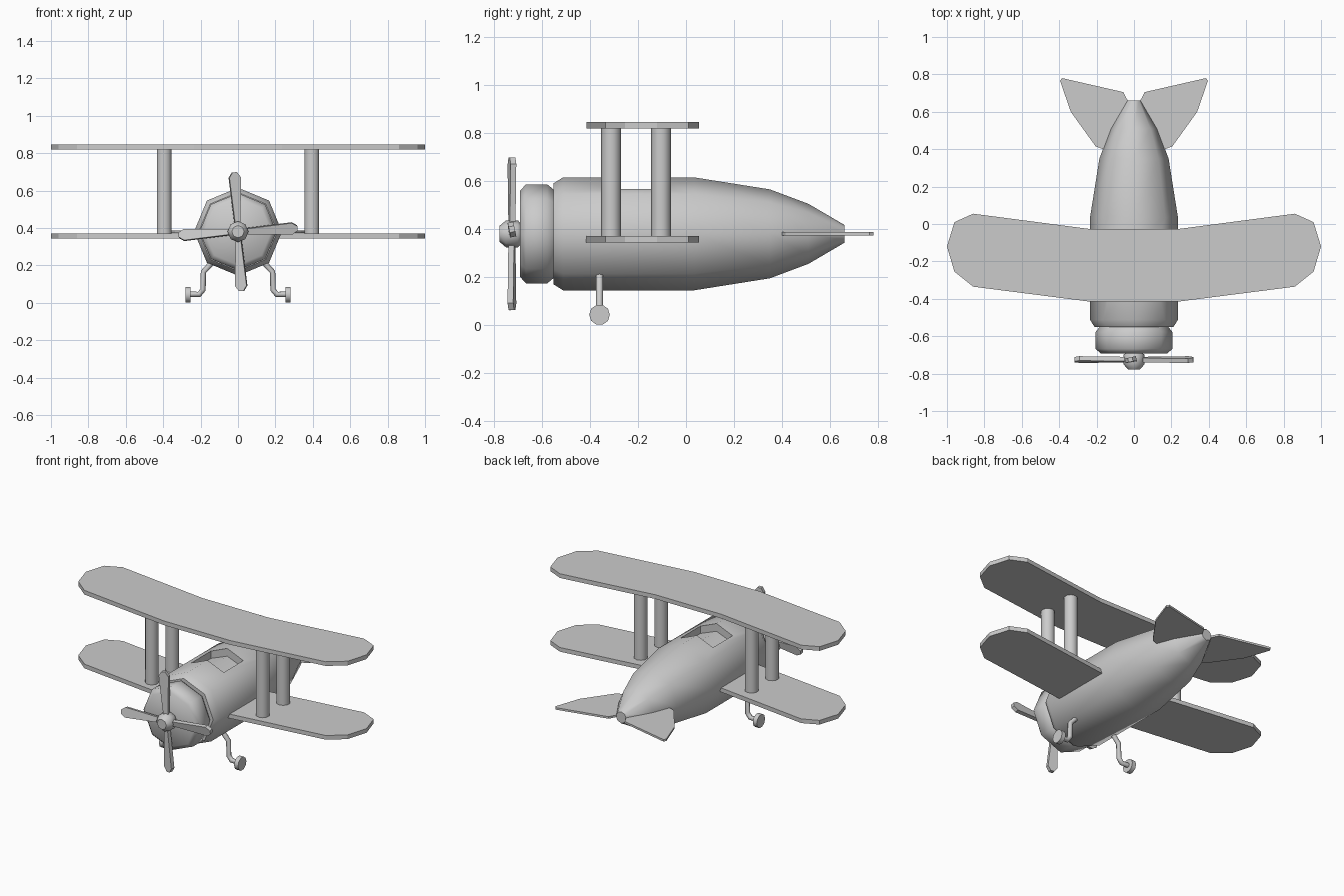
import bpy, bmesh
from math import pi, sin, cos, radians
from mathutils import Matrix, Vector

if "Cube" in bpy.data.objects:
    bpy.data.objects.remove(bpy.data.objects["Cube"])

AXIS_Z = 0.38  # height of the fuselage centre line


def finish(name, bm, smooth=None):
    bmesh.ops.recalc_face_normals(bm, faces=bm.faces)
    mesh = bpy.data.meshes.new(name)
    bm.to_mesh(mesh)
    bm.free()
    ob = bpy.data.objects.new(name, mesh)
    bpy.context.collection.objects.link(ob)
    if smooth:
        shade(ob, smooth)
    return ob


def select(ob):
    bpy.ops.object.select_all(action='DESELECT')
    ob.select_set(True)
    bpy.context.view_layer.objects.active = ob


def shade(ob, angle):
    select(ob)
    bpy.ops.object.shade_smooth_by_angle(angle=radians(angle))


def lathe(name, profile, n=8, smooth=50):
    """Rings of (y, radius) around the fuselage axis, capped at both ends."""
    bm = bmesh.new()
    rings = [[bm.verts.new((r * sin(2 * pi * i / n), y, AXIS_Z + r * cos(2 * pi * i / n)))
              for i in range(n)] for y, r in profile]
    for a, b in zip(rings, rings[1:]):
        for i in range(n):
            j = (i + 1) % n
            bm.faces.new((a[i], a[j], b[j], b[i]))
    bm.faces.new(rings[0])
    bm.faces.new(rings[-1])
    return finish(name, bm, smooth)


def prism(name, points, offset, matrix=Matrix()):
    """Extrude a polygon of 3D points by an offset vector."""
    bm = bmesh.new()
    face = bm.faces.new([bm.verts.new(p) for p in points])
    res = bmesh.ops.extrude_face_region(bm, geom=[face], use_keep_orig=True)
    verts = [v for v in res['geom'] if isinstance(v, bmesh.types.BMVert)]
    bmesh.ops.translate(bm, verts=verts, vec=offset)
    bmesh.ops.transform(bm, matrix=matrix, verts=bm.verts)
    return finish(name, bm)


def cylinder(name, centre, r, depth, n, rot=Matrix(), smooth=50):
    bm = bmesh.new()
    bmesh.ops.create_cone(bm, cap_ends=True, segments=n, radius1=r, radius2=r, depth=depth,
                          matrix=Matrix.Translation(centre) @ rot)
    return finish(name, bm, smooth)


# Fuselage with a shallow cockpit opening
body = lathe("fuselage", [(-0.552, 0.21), (-0.512, 0.235), (0.035, 0.235),
                          (0.35, 0.185), (0.51, 0.125), (0.66, 0.037)])
section = [(-0.115, 0.52), (0, 0.565), (0.115, 0.52), (0.115, 0.7), (-0.115, 0.7)]
cutter = prism("cockpit_cutter", [(x, -0.31, z) for x, z in section], (0, 0.2, 0))
cutter.hide_render = True
mod = body.modifiers.new("cockpit", 'BOOLEAN')
mod.object = cutter
mod.solver = 'EXACT'
select(body)
bpy.ops.object.modifier_apply(modifier=mod.name)
bpy.data.objects.remove(cutter)
shade(body, 48)

# Engine cowl and propeller hub
lathe("engine_cowl", [(-0.692, 0.178), (-0.667, 0.206), (-0.578, 0.206), (-0.552, 0.185)], smooth=48)
lathe("propeller_hub", [(-0.777, 0.033), (-0.75, 0.056), (-0.70, 0.056), (-0.685, 0.04)], smooth=48)

# Four pitched propeller blades
blade = [(-0.014, 0.03), (-0.031, 0.29), (-0.012, 0.318), (0.012, 0.318), (0.031, 0.29), (0.014, 0.03)]
for k in range(4):
    m = (Matrix.Translation((0, -0.725, AXIS_Z)) @ Matrix.Rotation(radians(90 * k - 3.5), 4, 'Y')
         @ Matrix.Rotation(radians(12), 4, 'Z'))
    prism(f"propeller_blade_{k + 1}", [(x, -0.012, z) for x, z in blade], (0, 0.024, 0), m)

# Upper wing in one piece, lower wing as two halves
tip = [(0.235, -0.415), (0.86, -0.335), (0.96, -0.255), (1.0, -0.12),
       (0.96, 0.01), (0.86, 0.055), (0.235, -0.027)]
outline = tip + [(-x, y) for x, y in reversed(tip)]
prism("upper_wing", [(x, y, 0.818) for x, y in outline], (0, 0, 0.027))
half = [(0.19, -0.42)] + tip[1:-1] + [(0.19, -0.033)]

# Tail plane outline
tail = [(0.02, 0.645), (0.04, 0.67), (0.057, 0.705), (0.385, 0.78), (0.395, 0.765),
        (0.338, 0.6), (0.205, 0.415), (0.165, 0.4), (0.08, 0.45)]

# Landing gear leg path
leg = [(0.13, 0.225), (0.185, 0.165), (0.187, 0.07), (0.207, 0.045), (0.26, 0.045)]

for s, side in ((1, "right"), (-1, "left")):
    prism(f"lower_wing_{side}", [(s * x, y, 0.343) for x, y in half], (0, 0, 0.027))
    prism(f"tail_plane_{side}", [(s * x, y, 0.374) for x, y in tail], (0, 0, 0.013))

    # Wing struts
    for y, end in ((-0.312, "front"), (-0.104, "rear")):
        cylinder(f"wing_strut_{end}_{side}", (s * 0.395, y, 0.594), 0.041, 0.455, 10)

    # Bent wheel leg
    curve = bpy.data.curves.new(f"wheel_leg_{side}", 'CURVE')
    curve.dimensions = '3D'
    curve.bevel_depth = 0.015
    curve.bevel_resolution = 2
    curve.use_fill_caps = True
    spline = curve.splines.new('POLY')
    spline.points.add(len(leg) - 1)
    for p, (x, z) in zip(spline.points, leg):
        p.co = (s * x, -0.36, z, 1)
    ob = bpy.data.objects.new(curve.name, curve)
    bpy.context.collection.objects.link(ob)
    select(ob)
    bpy.ops.object.convert(target='MESH')

    # Wheel
    cylinder(f"wheel_{side}", (s * 0.268, -0.36, 0.043), 0.043, 0.028, 10,
             Matrix.Rotation(pi / 2, 4, 'Y'))
